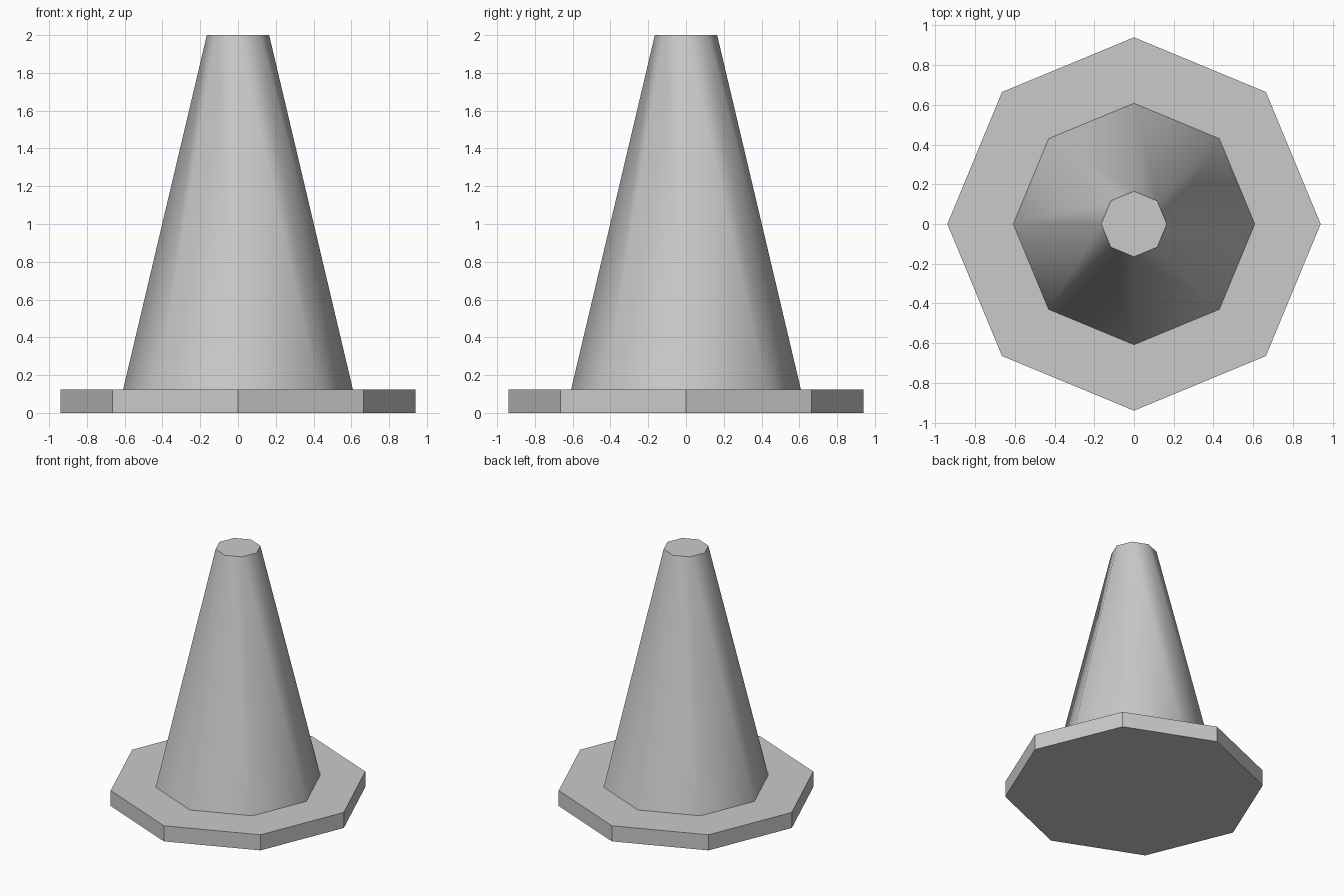
import bpy
import math

# Remove the default cube
cube = bpy.data.objects.get("Cube")
if cube:
    bpy.data.objects.remove(cube, do_unlink=True)

SIDES = 8
BASE_TOP = 0.125
SINK = 0.02  # how far the cone is seated into the base

# Single plain grey
grey = bpy.data.materials.new("plain_grey")
grey.use_nodes = True
colour = (0.59, 0.59, 0.59, 1.0)
grey.diffuse_color = colour
grey.node_tree.nodes["Principled BSDF"].inputs["Base Color"].default_value = colour


def tapered_prism(name, r_bottom, r_top, z_bottom, z_top):
    """Octagonal prism with corners on the x and y axes."""
    bpy.ops.mesh.primitive_cone_add(
        vertices=SIDES, radius1=r_bottom, radius2=r_top,
        depth=z_top - z_bottom, location=(0, 0, (z_bottom + z_top) / 2))
    obj = bpy.context.object
    obj.name = obj.data.name = name
    obj.data.materials.append(grey)
    return obj


# Flat faceted base plate
tapered_prism("base_plate", 0.94, 0.94, 0, BASE_TOP)

# Cone body: smooth sides, sharp rim around the flat top
r_low, r_high, top = 0.608, 0.165, 2.0
slope = (r_low - r_high) / (top - BASE_TOP)
tapered_prism("cone_body", r_low + slope * SINK, r_high, BASE_TOP - SINK, top)
bpy.ops.object.shade_smooth_by_angle(angle=math.radians(60))
